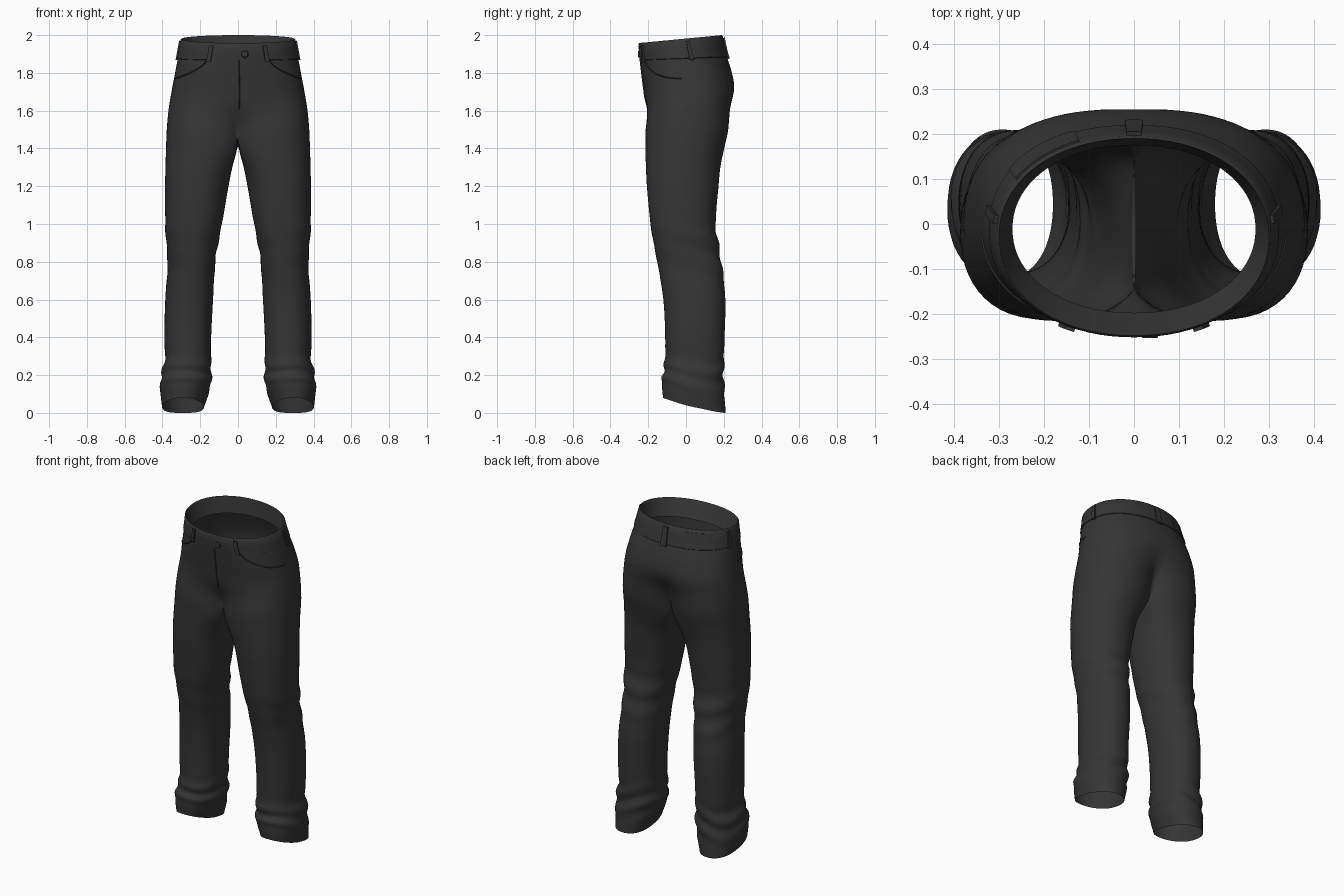
import bpy, bmesh, math
from mathutils import Vector

if "Cube" in bpy.data.objects:
    bpy.data.objects.remove(bpy.data.objects["Cube"])

denim = bpy.data.materials.new("charcoal denim")
denim.diffuse_color = (0.036, 0.036, 0.036, 1)
denim.use_nodes = True
denim.node_tree.nodes["Principled BSDF"].inputs["Base Color"].default_value = denim.diffuse_color

# Height, inner x, outer x, front y, back y of the silhouette
PROFILE = [
    (2.00, 0, .300, -.248, .190), (1.90, 0, .316, -.243, .212), (1.80, 0, .333, -.234, .243),
    (1.70, 0, .352, -.222, .259), (1.60, 0, .368, -.218, .243), (1.50, 0, .377, -.216, .225),
    (1.40, .005, .381, -.215, .202), (1.30, .030, .384, -.212, .182), (1.20, .050, .386, -.207, .172),
    (1.00, .085, .385, -.188, .157), (.90, .105, .380, -.172, .170), (.80, .120, .372, -.152, .188),
    (.60, .132, .385, -.120, .208), (.40, .142, .390, -.110, .204), (.28, .143, .387, -.112, .200),
    (.20, .140, .405, -.120, .199), (.10, .150, .412, -.128, .203), (.00, .180, .402, -.122, .210)]
CROTCH, NO, NI, EDGE = 1.46, 40, 11, math.radians(140)


def smooth(a, b, v):
    v = min(1, max(0, (v - a) / (b - a)))
    return v * v * (3 - 2 * v)


def profile(z):
    z = min(2, max(0, z))
    for i in range(len(PROFILE) - 1):
        hi, lo = PROFILE[i], PROFILE[i + 1]
        if z >= lo[0]:
            above, below = PROFILE[max(0, i - 1)], PROFILE[min(len(PROFILE) - 1, i + 2)]
            h = hi[0] - lo[0]
            t = (z - lo[0]) / h
            out = []
            for k in range(1, 5):
                m0 = (hi[k] - below[k]) / max(.01, hi[0] - below[0]) * h
                m1 = (above[k] - lo[k]) / max(.01, above[0] - lo[0]) * h
                out.append((2*t**3 - 3*t*t + 1) * lo[k] + (t**3 - 2*t*t + t) * m0
                           + (3*t*t - 2*t**3) * hi[k] + (t**3 - t*t) * m1)
            return out


def oval(t, n=2.2):
    c, s = math.cos(t), math.sin(t)
    return math.copysign(abs(c) ** (2 / n), c), math.copysign(abs(s) ** (2 / n), s)


def clipped(t, xi, xo):
    """Leg oval with its inner side cut flat."""
    xe = oval(EDGE)[0]
    return xi + (xo - xi) * max(0, oval(t)[0] - xe) / (1 - xe)


def body(u, z):
    """Half hip surface: u runs 0 to 1 from front centre to back centre."""
    _, xo, yf, yb = profile(z)
    cy, b = (yf + yb) / 2, (yb - yf) / 2
    ex, ey = oval(math.pi * (u - .5), 2.1 + .3 * smooth(2, 1.7, z))
    t = EDGE * (2 * u - 1)
    s = smooth(1.76, CROTCH, z)
    s = s ** (2 - u)
    x = (1 - s) * max(0, xo * ex) + s * clipped(t, 0, xo)
    if u in (0, 1):
        x = 0
    y = cy + b * ((1 - s) * ey + s * oval(t)[1])
    tilt = .042 * smooth(1.8, 2, z) * (yb - y) / (yb - yf)
    return Vector((x, y, z - tilt))


def leg(k, z):
    """Point k round a leg ring, with cloth folds and a slanted hem."""
    if k <= NO:
        t, rise = EDGE * (2 * k / NO - 1), 0
    else:
        i = (k - NO) / NI
        t, rise = EDGE + i * (2 * math.pi - 2 * EDGE), math.sin(math.pi * i)
    za = z - .05 * rise * smooth(1.15, CROTCH, z)
    xi, xo, yf, yb = profile(za)
    ex, ey = oval(t)
    q = smooth(CROTCH, 1.2, z)
    cx, cy = (xi + xo) / 2, (yf + yb) / 2
    x = (1 - q) * clipped(t, xi, xo) + q * (cx + (xo - xi) / 2 * ex)
    y = cy + (yb - yf) / 2 * ey
    ankle = .050 * math.exp(-((z - .2) / .09) ** 2) * math.sin(z * 55 + 1.6 * math.cos(t) + 1.2 * math.sin(2 * t))
    knee = .040 * math.exp(-((z - .86) / .13) ** 2) * math.sin(z * 42 + 2 * math.sin(t - .6)) * (.6 + .4 * math.sin(t))
    f = 1 + ankle + knee
    slant = .08 * ((1 - math.sin(t)) / 2) ** 1.4 * smooth(.3, 0, z)
    return Vector((cx + (x - cx) * f, cy + (y - cy) * f, za + slant)) if q > 0 else Vector((x, y, za))


def finish(name, bm, mirror=True, angle=50):
    me = bpy.data.meshes.new(name)
    bm.to_mesh(me)
    bm.free()
    me.materials.append(denim)
    ob = bpy.data.objects.new(name, me)
    bpy.context.collection.objects.link(ob)
    if mirror:
        m = ob.modifiers.new("mirror", 'MIRROR')
        m.merge_threshold = .0005
    bpy.ops.object.select_all(action='DESELECT')
    ob.select_set(True)
    bpy.context.view_layer.objects.active = ob
    bpy.ops.object.shade_smooth_by_angle(angle=math.radians(angle))
    return ob


def skin(bm, rings, closed=False):
    """Quads between rings listed from top to bottom."""
    for up, lo in zip(rings, rings[1:]):
        n = len(up)
        for j in range(n if closed else n - 1):
            k = (j + 1) % n
            bm.faces.new((lo[j], lo[k], up[k], up[j]))


# Hips and legs as one garment shell
bm = bmesh.new()
hips = [[bm.verts.new(body(j / NO, 2 - .54 * i / 27)) for j in range(NO + 1)] for i in range(28)]
skin(bm, hips)
crotch = hips[-1] + [bm.verts.new(leg(k, CROTCH)) for k in range(NO + 1, NO + NI)]
for v in crotch[NO:]:
    v.co.x = 0
legs = [crotch] + [[bm.verts.new(leg(k, CROTCH * (1 - i / 84))) for k in range(NO + NI)] for i in range(1, 85)]
skin(bm, legs, True)
finish("trouser_shell", bm)


def normal(u, z):
    du = body(min(1, u + .01), z) - body(max(0, u - .01), z)
    dz = body(u, min(2, z + .01)) - body(u, z - .01)
    n = du.cross(dz).normalized()
    if u in (0, 1):
        n.x = 0
    return n.normalized()


def on(u, z, off):
    return body(u, z) + normal(u, z) * off


# Waistband outside and lining that leans inward
bm = bmesh.new()
rows = [[bm.verts.new(on(j / NO, z, o)) for j in range(NO + 1)]
        for z, o in ((2, 0), (1.995, .004), (1.94, .004), (1.885, .004), (1.883, 0))]
lining = []
for i in (2, 1):
    row = []
    for j in range(NO + 1):
        p = body(j / NO, 2)
        inner = Vector((p.x * .9, -.012 + (p.y + .03) * .85, p.z - .1))
        row.append(bm.verts.new(p.lerp(inner, i / 2)))
    lining.append(row)
skin(bm, lining + rows)
finish("waistband", bm)


def u_at(x, z, back=False):
    """Find the surface coordinate for a given x."""
    a, b = (1, .5) if back else (0, .5)
    for _ in range(30):
        m = (a + b) / 2
        a, b = (m, b) if body(m, z).x < x else (a, m)
    return (a + b) / 2


def plate(name, u0, u1, z0, z1, off, flip=False, mirror=False, cols=6):
    """Raised patch that follows the hip surface; u below 0 or above 1 is the far half."""
    def point(u, z, o):
        v = -u if u < 0 else 2 - u if u > 1 else u
        p = on(v, z, o)
        if (u < 0 or u > 1) != flip:
            p.x = -p.x
        return p
    bm = bmesh.new()
    nr = 5
    rows = []
    for i in range(nr + 1):
        row = []
        for j in range(cols + 1):
            rim = i in (0, nr) or j in (0, cols)
            i2, j2 = min(nr - 1.01, max(1.01, i)), min(cols - 1.01, max(1.01, j))
            a, b = (i2 - 1) / (nr - 2), (j2 - 1) / (cols - 2)
            row.append(bm.verts.new(point(u0 + (u1 - u0) * b, z1 + (z0 - z1) * a, 0 if rim else off)))
        rows.append(row)
    skin(bm, rows)
    if flip:
        bmesh.ops.reverse_faces(bm, faces=bm.faces[:])
    finish(name, bm, mirror, 30)


# Belt loops, back patch
uf = u_at(.15, 1.9)
plate("front_belt_loop", uf - .012, uf + .012, 1.872, 1.985, .012, mirror=True)
plate("side_belt_loop", .535, .56, 1.872, 1.985, .012, mirror=True)
plate("back_belt_loop", .985, 1.015, 1.872, 1.985, .012)
plate("back_patch", u_at(.265, 1.93, True), u_at(.125, 1.93, True), 1.885, 1.98, .008, flip=True, cols=12)


def seam(name, path, mirror=True, w=.003, off=.004):
    """Thin raised stitch ridge along (u, z) points."""
    bm = bmesh.new()
    pts = [(on(u, z, 0), on(u, z, off), normal(u, z)) for u, z in path]
    rows = []
    for i, (p, top, n) in enumerate(pts):
        d = pts[min(len(pts) - 1, i + 1)][0] - pts[max(0, i - 1)][0]
        s = d.cross(n).normalized() * w
        rows.append([bm.verts.new(q) for q in (p + s, top, p - s)])
    skin(bm, rows)
    bmesh.ops.recalc_face_normals(bm, faces=bm.faces[:])
    if sum(f.normal.dot(pts[0][2]) for f in bm.faces) < 0:
        bmesh.ops.reverse_faces(bm, faces=bm.faces[:])
    finish(name, bm, mirror)


# Curved front pocket openings and fly
u0, u1 = u_at(.17, 1.87), .47
seam("pocket_opening", [(u0 + (u1 - u0) * (1 - math.cos(a)), 1.88 - .11 * math.sin(a))
                        for a in (math.pi / 2 * i / 14 for i in range(15))])
seam("fly_seam", [(0.003, 1.885 - .025 * i) for i in range(12)], False)

# Waist button
p = on(u_at(.035, 1.93), 1.93, .004)
bm = bmesh.new()
bmesh.ops.create_cone(bm, cap_ends=True, segments=20, radius1=.022, radius2=.016, depth=.012)
for v in bm.verts:
    v.co = Vector((v.co.x, -v.co.z, v.co.y)) + p
finish("waist_button", bm, False, 30)
